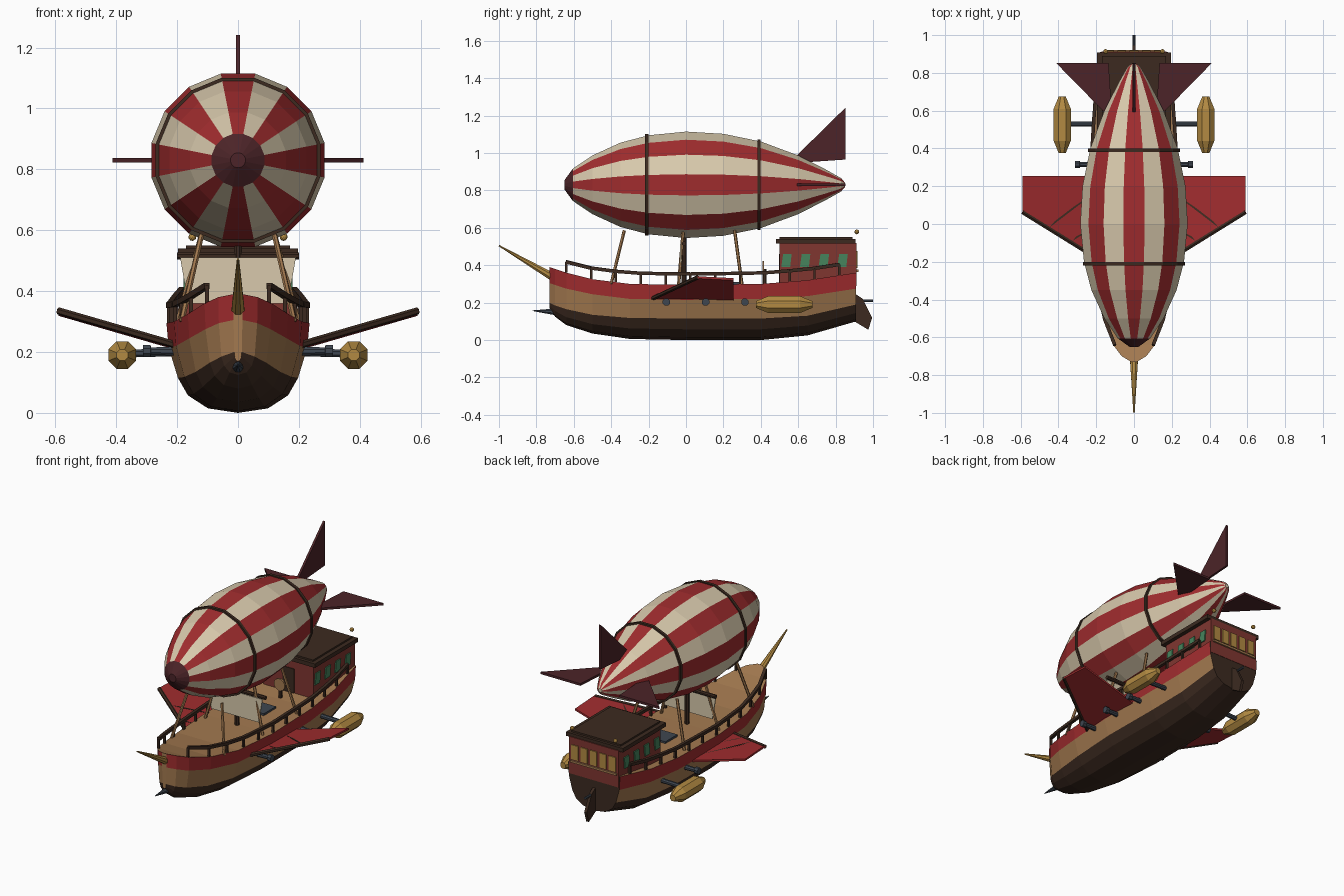
import bpy, bmesh, math
from mathutils import Vector

if "Cube" in bpy.data.objects:
    bpy.data.objects.remove(bpy.data.objects["Cube"])


def material(name, r, g, b):
    m = bpy.data.materials.new(name)
    lin = [((c / 255 + 0.055) / 1.055) ** 2.4 for c in (r, g, b)]
    m.diffuse_color = (*lin, 1)
    m.use_nodes = True
    m.node_tree.nodes["Principled BSDF"].inputs["Base Color"].default_value = m.diffuse_color
    return m


CREAM = material("cream_cloth", 216, 201, 172)
RED = material("red_paint", 160, 44, 46)
DARK = material("dark_wood", 60, 42, 32)
TAN = material("tan_wood", 164, 122, 80)
GOLD = material("gold_brass", 178, 138, 66)
MAROON = material("maroon", 76, 36, 40)
STEEL = material("steel", 62, 70, 80)
GREEN = material("green_glass", 70, 132, 92)
CABIN = material("cabin_red", 128, 54, 48)


def finish(name, bm, *mats):
    bmesh.ops.recalc_face_normals(bm, faces=bm.faces)
    me = bpy.data.meshes.new(name)
    bm.to_mesh(me)
    bm.free()
    for m in mats:
        me.materials.append(m)
    ob = bpy.data.objects.new(name, me)
    bpy.context.collection.objects.link(ob)
    return ob


def box(name, x, y, z, mat):
    """Box from (min, max) pairs."""
    bm = bmesh.new()
    bmesh.ops.create_cube(bm, size=1)
    for v in bm.verts:
        v.co = [a + (b - a) * (c + 0.5) for (a, b), c in zip((x, y, z), v.co)]
    return finish(name, bm, mat)


def lathe(name, p, d, profile, n, mats, rule=None, turn=0.5):
    """Revolve (distance, radius) points about the axis through p along d."""
    d = Vector(d).normalized()
    side = d.cross(Vector((0, 0, 1)))
    if side.length < 1e-3:
        side = Vector((1, 0, 0))
    side.normalize()
    up = side.cross(d)
    bm = bmesh.new()
    rings = []
    for t, r in profile:
        ang = [2 * math.pi * (i + turn) / n for i in range(n)]
        rings.append([bm.verts.new(Vector(p) + d * t + r * (side * math.cos(a) + up * math.sin(a)))
                      for a in ang])
    for k in range(len(rings) - 1):
        for i in range(n):
            j = (i + 1) % n
            f = bm.faces.new((rings[k][i], rings[k][j], rings[k + 1][j], rings[k + 1][i]))
            f.material_index = rule(k, i) if rule else 0
    for k, ring in ((0, rings[0]), (len(rings) - 2, rings[-1])):
        f = bm.faces.new(ring)
        f.material_index = rule(k, 0) if rule else 0
    return finish(name, bm, *mats)


def rod(name, p, q, r1, mat, r2=None, n=8):
    d = Vector(q) - Vector(p)
    return lathe(name, p, d, [(0, r1), (d.length, r1 if r2 is None else r2)], n, [mat])


def plate(name, pts, offset, mat):
    """Flat polygon thickened evenly along offset."""
    bm = bmesh.new()
    o = Vector(offset) / 2
    a = [bm.verts.new(Vector(p) - o) for p in pts]
    b = [bm.verts.new(Vector(p) + o) for p in pts]
    bm.faces.new(a)
    bm.faces.new(b)
    for i in range(len(pts)):
        j = (i + 1) % len(pts)
        bm.faces.new((a[i], a[j], b[j], b[i]))
    return finish(name, bm, mat)


# Hull stations: y, half width, sheer, red bottom, tan bottom, keel
STATIONS = [
    (-.73, .015, .39, .305, .20, .17), (-.70, .065, .38, .295, .185, .125),
    (-.64, .11, .36, .275, .165, .08), (-.50, .165, .325, .245, .135, .035),
    (-.30, .21, .30, .22, .118, .006), (0, .235, .295, .215, .115, 0),
    (.40, .23, .30, .22, .115, 0), (.65, .215, .32, .235, .13, .025),
    (.91, .18, .36, .275, .19, .10)]


def sheer(y):
    """Half width and height of the deck edge at y."""
    for a, b in zip(STATIONS, STATIONS[1:]):
        if y <= b[0]:
            t = (y - a[0]) / (b[0] - a[0])
            return a[1] + t * (b[1] - a[1]), a[2] + t * (b[2] - a[2])


# Hull with red, tan and dark strakes, a tan deck and a dark transom
bm = bmesh.new()
rings = []
for y, w, zs, zr, zt, zk in STATIONS:
    d = zt - zk
    half = [(w, zs), (w * .97, zr), (w * .84, zt), (w * .7, zk + .5 * d), (w * .42, zk + .13 * d)]
    pts = half + [(0, zk)] + [(-x, z) for x, z in reversed(half)]
    rings.append([bm.verts.new((x, y, z)) for x, z in pts])
strakes = [0, 1, 2, 2, 2, 2, 2, 2, 1, 0, 1]
for a, b in zip(rings, rings[1:]):
    for i in range(11):
        j = (i + 1) % 11
        bm.faces.new((a[i], a[j], b[j], b[i])).material_index = strakes[i]
bm.faces.new(rings[0]).material_index = 1
bm.faces.new(rings[-1]).material_index = 2
finish("hull", bm, RED, TAN, DARK)

# Bow and stern fittings
rod("bowsprit", (0, -.70, .33), (0, -1, .505), .024, GOLD, .004)
rod("bow_ram", (0, -.68, .15), (0, -.82, .157), .022, STEEL, .002)
plate("rudder", [(0, y, z) for y, z in ((.90, .25), (.945, .22), (.995, .12), (.975, .055), (.90, .10))],
      (.018, 0, 0), DARK)
rod("rudder_shaft", (0, .90, .21), (0, 1.0, .21), .008, STEEL)

# Envelope with alternating gores and a nose cap
ENVELOPE = [(-.65, .025), (-.605, .088), (-.5, .16), (-.35, .23), (-.2, .27), (0, .29),
            (.2, .278), (.4, .236), (.6, .16), (.75, .082), (.83, .036), (.85, .012)]
lathe("envelope", (0, 0, .83), (0, 1, 0), ENVELOPE, 16, [RED, CREAM, MAROON],
      lambda k, i: 2 if k == 0 else (i + 1) % 2)
for y, r in ((-.21, .268), (.39, .239)):
    lathe("envelope_band", (0, y, .83), (0, 1, 0), [(-.009, r + .008), (.009, r + .008)], 16, [DARK])

# Tail fins: one upright, two level
FIN = [(.15, .585), (.412, .852), (.135, .852), (.122, .66)]
plate("top_fin", [(0, y, .83 + r) for r, y in FIN], (.014, 0, 0), MAROON)
for s in (1, -1):
    plate("side_fin", [(s * r, y, .83) for r, y in FIN], (0, 0, .014), MAROON)

# Mast, yard and sail
rod("mast", (0, -.01, .28), (0, -.01, .56), .014, DARK)
rod("yard", (-.2, -.01, .515), (.2, -.01, .515), .012, DARK)
SAIL = [(-.19, .51), (.19, .51), (.178, .44), (.165, .36), (-.165, .36), (-.178, .44)]
plate("sail", [(x, -.028, z) for x, z in SAIL], (0, .006, 0), CREAM)

# Cabin, roof, windows and stern lanterns
box("cabin", (-.172, .172), (.50, .912), (.29, .52), CABIN)
box("cabin_roof", (-.197, .197), (.48, .907), (.515, .54), DARK)
box("roof_cap", (-.17, .17), (.50, .89), (.54, .55), DARK)
box("cabin_door", (-.04, .04), (.496, .502), (.30, .46), DARK)
for i in range(5):
    x = -.13 + .065 * i
    box("stern_window", (x - .023, x + .023), (.91, .918), (.385, .475), GOLD)
box("stern_trim", (-.16, .16), (.91, .922), (.365, .378), TAN)

for s in (1, -1):
    bm = bmesh.new()
    bmesh.ops.create_icosphere(bm, subdivisions=2, radius=.013)
    bmesh.ops.translate(bm, verts=bm.verts, vec=(s * .15, .913, .578))
    finish("stern_lantern", bm, GOLD)
    for i in range(4):
        y = .535 + .1 * i
        plate("side_window", [(s * .175, y - .026, .39), (s * .175, y + .022, .39),
                              (s * .175, y + .03, .46), (s * .175, y - .016, .46)],
              (.008, 0, 0), GREEN)

    # Railing along the deck edge
    ys = [-.64 + .1327 * i for i in range(12)]
    edge = [(s * (sheer(y)[0] - .008), y, sheer(y)[1]) for y in ys]
    tops = [(x, y, z + .058) for x, y, z in edge]
    for a, b in zip(edge, tops):
        rod("rail_post", a, b, .009, DARK, n=4)
    for a, b in zip(tops, tops[1:]):
        rod("rail", a, b, .013, DARK, n=4)

    # Struts holding the envelope
    for y0, z0, x0, y1 in ((-.40, .30, .185, -.33), (-.04, .29, .2, -.015), (.30, .29, .2, .26)):
        rod("envelope_strut", (s * x0, y0, z0), (s * .12, y1, .585), .009, TAN, n=6)

    # Wing with leading spar and ribs
    root_f, tip_f = Vector((s * .2, -.18, .222)), Vector((s * .59, .062, .335))
    tip_b, root_b = Vector((s * .59, .255, .325)), Vector((s * .2, .255, .212))
    plate("wing", [root_f, tip_f, tip_b, root_b], (0, 0, .012), RED)
    rod("wing_spar", root_f, tip_f, .012, DARK, n=6)
    for t, u in ((.66, .82), (.36, .4)):
        rod("wing_rib", root_f.lerp(tip_f, t), root_f.lerp(root_b, u), .007, DARK, n=4)

    # Side cannons
    for y in (-.105, .105, .315):
        lathe("cannon", (s * .18, y, .203), (s, 0, 0),
              [(0, .017), (.105, .013), (.108, .021), (.132, .021)], 8, [STEEL])

    # Engine pods on outriggers
    rod("pod_strut", (s * .17, .53, .2), (s * .36, .53, .195), .014, STEEL)
    lathe("engine_pod", (s * .38, .525, .19), (0, 1, 0),
          [(-.15, .02), (-.085, .049), (.085, .049), (.15, .02)], 8, [GOLD])

# Helm and deck hatch
rod("helm_post", (0, .42, .29), (0, .42, .38), .012, DARK)
lathe("helm_wheel", (0, .408, .385), (0, 1, 0), [(0, .038), (.01, .038)], 12, [TAN])
box("deck_hatch", (-.06, .06), (.17, .29), (.285, .31), STEEL)
